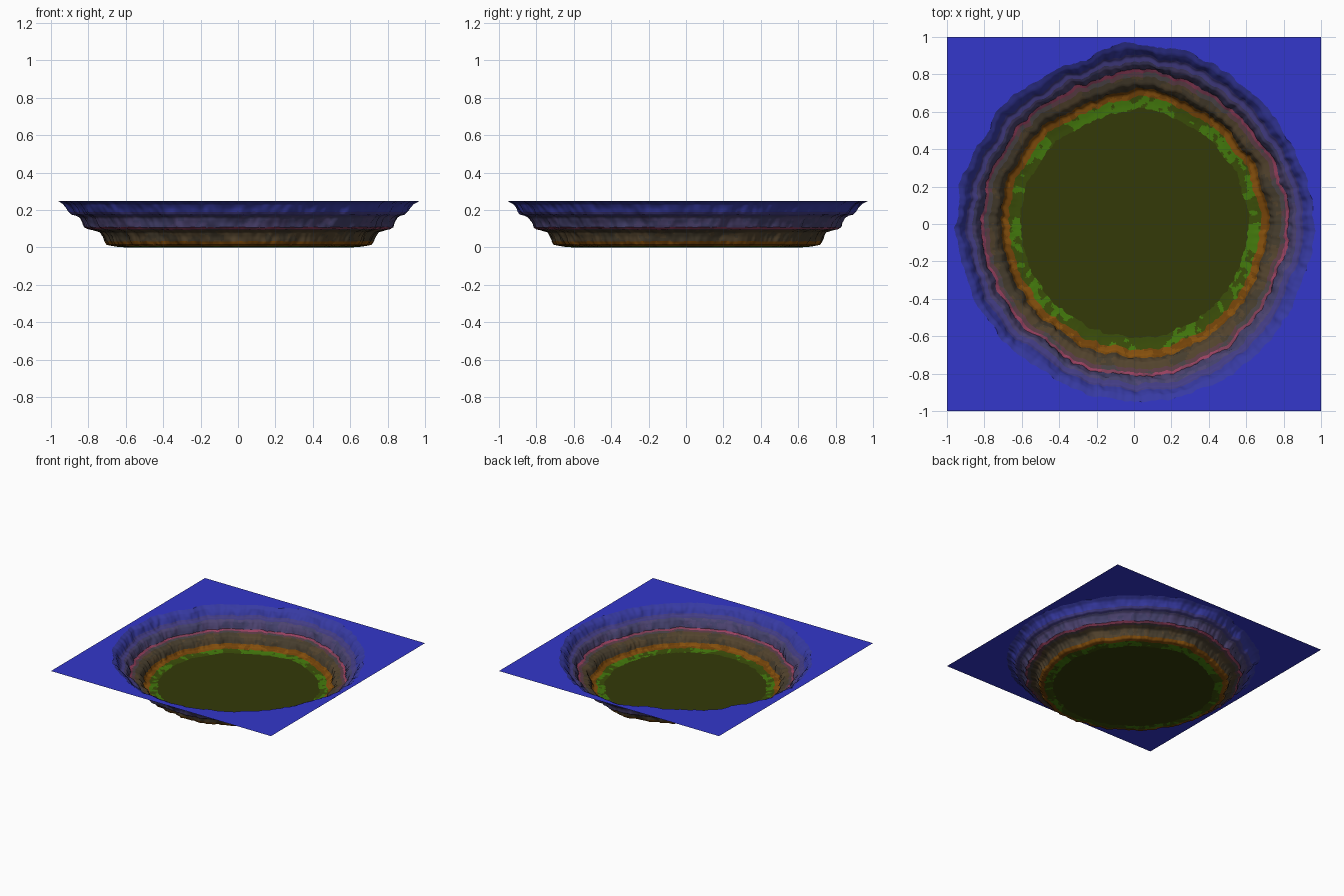
import bpy, bmesh, math
from mathutils import Vector, noise

if "Cube" in bpy.data.objects:
    bpy.data.objects.remove(bpy.data.objects["Cube"])

SEG = 720
# slow outline variation, one factor per 22.5 degrees
OUTLINE = [1.015, 1.0, .99, 1.005, 1.015, .965, .99, 1.0,
           1.005, .99, .98, .985, 1.005, 1.005, 1.02, 1.0]


def outline(a):
    t = a / (2 * math.pi) * 16
    i = int(t) % 16
    f = t - int(t)
    f = f * f * (3 - 2 * f)
    return OUTLINE[i] * (1 - f) + OUTLINE[(i + 1) % 16] * f


def warp(a, r, z):
    """Rough the outline with large lobes and folds running down the slope."""
    d = Vector((math.cos(a), math.sin(a), z * 0.7))
    k = min(1, max(0, (r - 0.35) / 0.3))
    n = (0.022 * noise.noise(d * 5) + 0.016 * noise.noise(d * 12)
         + 0.008 * noise.noise(d * 30))
    rr = r * (1 + (outline(a) * 1.01 - 1) * k) + n * k
    dz = 0.002 * noise.noise(d * 21 + Vector((r * 4, 3, 1)))
    if z > 0.245 or z < 0.03:
        dz = 0
    return Vector((rr * d.x, rr * d.y, z + dz))


def material(name, rgb):
    m = bpy.data.materials.new(name)
    m.diffuse_color = (*[1.3 * c ** 2.2 for c in rgb], 1)
    m.use_nodes = True
    m.node_tree.nodes["Principled BSDF"].inputs["Base Color"].default_value = m.diffuse_color
    return m


def subdivide(profile, n=3):
    out = []
    for p, q in zip(profile, profile[1:]):
        out += [(p[0] + (q[0] - p[0]) * i / n, p[1] + (q[1] - p[1]) * i / n)
                for i in range(n)]
    return out + [profile[-1]]


def band(name, profile, rgb, patch=None, centre=False, square=False):
    """Ring of terrain following a radius/height profile, inside to outside."""
    bm = bmesh.new()
    angles = [2 * math.pi * i / SEG for i in range(SEG)]
    rings = [[bm.verts.new(warp(a, r, z)) for a in angles]
             for r, z in subdivide(profile)]
    if square:
        edge = []
        for a in angles:
            c, s = math.cos(a), math.sin(a)
            m = max(abs(c), abs(s))
            edge.append(bm.verts.new((c / m, s / m, 0.25)))
        rings.append(edge)
    for A, B in zip(rings, rings[1:]):
        for i in range(SEG):
            j = (i + 1) % SEG
            f = bm.faces.new((A[i], B[i], B[j], A[j]))
            # noisy patches of the second colour
            p = f.calc_center_median()
            if patch and noise.noise(p * 6) + 0.6 * noise.noise(p * 25) > 0:
                f.material_index = 1
    if centre:
        c = bm.verts.new((0, 0, profile[0][1]))
        for i in range(SEG):
            bm.faces.new((c, rings[0][i], rings[0][(i + 1) % SEG]))
    me = bpy.data.meshes.new(name)
    bm.to_mesh(me)
    bm.free()
    me.materials.append(material(name + "_colour", rgb))
    if patch:
        me.materials.append(material(name + "_patch", patch))
    ob = bpy.data.objects.new(name, me)
    bpy.context.collection.objects.link(ob)
    bpy.context.view_layer.objects.active = ob
    ob.select_set(True)
    bpy.ops.object.shade_smooth_by_angle(angle=math.radians(60))
    ob.select_set(False)


# crater floor and its mossy edge
band("crater_floor", [(0.30, 0.002), (0.60, 0.003)], (0.19, 0.21, 0.06), centre=True)
band("floor_moss_edge", [(0.60, 0.003), (0.63, 0.005), (0.66, 0.010)],
     (0.21, 0.27, 0.06), (0.24, 0.42, 0.07))
# lowest wall
band("lower_scree", [(0.66, 0.010), (0.69, 0.016), (0.703, 0.035)],
     (0.40, 0.24, 0.06), (0.46, 0.28, 0.07))
band("lower_wall", [(0.703, 0.035), (0.712, 0.06), (0.727, 0.083), (0.765, 0.095)],
     (0.25, 0.22, 0.17), (0.29, 0.24, 0.17))
# middle terrace
band("middle_ledge", [(0.765, 0.095), (0.788, 0.100)], (0.26, 0.24, 0.25), (0.32, 0.22, 0.25))
band("middle_lip", [(0.788, 0.100), (0.804, 0.110)], (0.44, 0.22, 0.30), (0.52, 0.23, 0.33))
band("middle_wall", [(0.804, 0.110), (0.813, 0.135), (0.828, 0.162), (0.845, 0.172)],
     (0.24, 0.23, 0.37), (0.27, 0.24, 0.39))
# upper terrace and rim
band("upper_ledge", [(0.845, 0.172), (0.868, 0.178), (0.880, 0.192)], (0.24, 0.22, 0.46))
band("upper_wall", [(0.880, 0.192), (0.892, 0.212), (0.908, 0.233), (0.938, 0.25)],
     (0.20, 0.21, 0.56))
# flat plain around the crater
band("plain", [(0.938, 0.25), (0.948, 0.25)], (0.19, 0.20, 0.70), square=True)

# rest exactly on the ground
low = min(v.co.z for o in bpy.data.objects for v in o.data.vertices)
for o in bpy.data.objects:
    for v in o.data.vertices:
        v.co.z -= low
